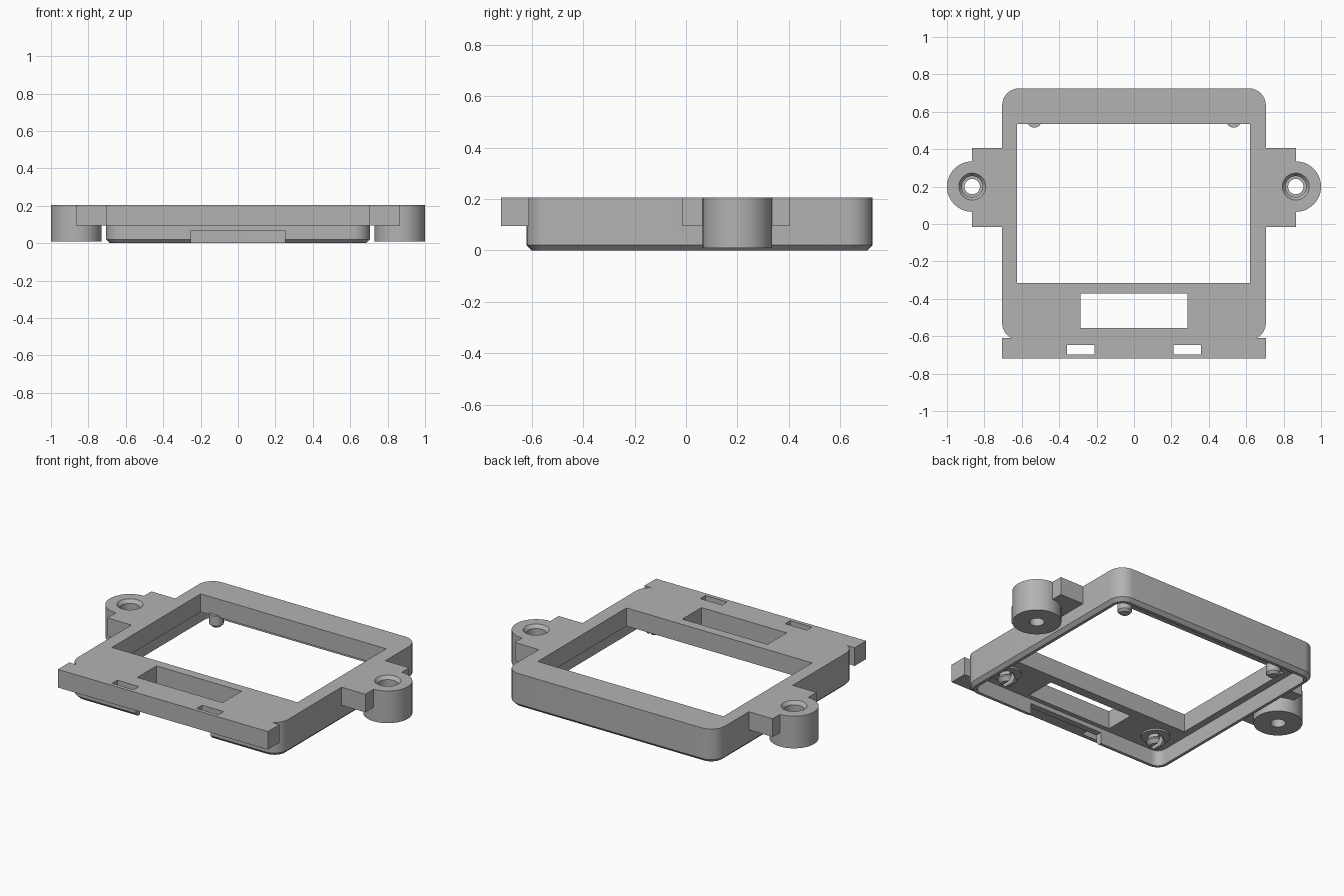
import bpy, bmesh
from math import cos, sin, pi

cube = bpy.data.objects.get("Cube")
if cube:
    bpy.data.objects.remove(cube)

grey = bpy.data.materials.new("plain grey")
grey.use_nodes = True
grey.diffuse_color = (0.45, 0.45, 0.45, 1)
grey.node_tree.nodes["Principled BSDF"].inputs["Base Color"].default_value = grey.diffuse_color

TOP, PLATE, SEGS = 0.205, 0.095, 48


def loft(name, rings):
    """Closed solid through rings of points with equal counts, bottom to top."""
    bm = bmesh.new()
    loops = [[bm.verts.new(p) for p in ring] for ring in rings]
    n = len(loops[0])
    for low, high in zip(loops, loops[1:]):
        for i in range(n):
            j = (i + 1) % n
            bm.faces.new((low[i], low[j], high[j], high[i]))
    bm.faces.new(loops[0][::-1])
    bm.faces.new(loops[-1])
    bmesh.ops.recalc_face_normals(bm, faces=bm.faces)
    mesh = bpy.data.meshes.new(name)
    bm.to_mesh(mesh)
    bm.free()
    mesh.materials.append(grey)
    obj = bpy.data.objects.new(name, mesh)
    bpy.context.collection.objects.link(obj)
    return obj


def box(name, x0, x1, y0, y1, z0, z1):
    return loft(name, [[(x0, y0, z), (x1, y0, z), (x1, y1, z), (x0, y1, z)] for z in (z0, z1)])


def turned(name, x, y, profile):
    """Round solid from (radius, height) pairs, bottom to top."""
    angles = [2 * pi * i / SEGS for i in range(SEGS)]
    return loft(name, [[(x + r * cos(a), y + r * sin(a), z) for a in angles] for r, z in profile])


def rounded(x, y0, y1, r, z, steps=8):
    """Outline of a rounded rectangle."""
    points = []
    corners = ((x - r, y1 - r), (r - x, y1 - r), (r - x, y0 + r), (x - r, y0 + r))
    for k, (cx, cy) in enumerate(corners):
        for i in range(steps + 1):
            a = pi / 2 * (k + i / steps)
            points.append((cx + r * cos(a), cy + r * sin(a), z))
    return points


def combine(target, other, operation):
    mod = target.modifiers.new(operation.lower(), "BOOLEAN")
    mod.operation, mod.object, mod.solver = operation, other, "EXACT"
    other.hide_render = True
    bpy.context.view_layer.objects.active = target
    bpy.ops.object.modifier_apply(modifier=mod.name)
    bpy.data.objects.remove(other)


# Rounded tray with a chamfered lower edge
frame = loft("frame", [
    rounded(0.685, -0.60, 0.705, 0.07, 0),
    rounded(0.705, -0.62, 0.725, 0.09, 0.02),
    rounded(0.705, -0.62, 0.725, 0.09, TOP)])

# Hollow underside
combine(frame, loft("cavity", [rounded(0.667, -0.582, 0.687, 0.052, z) for z in (-0.1, PLATE)]),
        "DIFFERENCE")

# Front flange and side lugs
combine(frame, box("flange", -0.705, 0.705, -0.72, -0.61, PLATE, TOP), "UNION")
for s in (1, -1):
    x0, x1 = sorted((s * 0.69, s * 0.865))
    combine(frame, box("lug", x0, x1, -0.015, 0.405, PLATE, TOP), "UNION")
    combine(frame, turned("screw_post", s * 0.865, 0.2, [(0.135, 0.01), (0.135, TOP)]), "UNION")

# Screen window, connector slot and cable notch
combine(frame, box("window", -0.625, 0.62, -0.315, 0.535, -0.1, 0.3), "DIFFERENCE")
combine(frame, box("slot", -0.287, 0.285, -0.555, -0.372, -0.1, 0.3), "DIFFERENCE")
combine(frame, box("notch", -0.25, 0.25, -0.64, -0.57, -0.1, 0.068), "DIFFERENCE")

# Strap slots in the flange and stepped screw holes
for s in (1, -1):
    x0, x1 = sorted((s * 0.212, s * 0.357))
    combine(frame, box("strap_slot", x0, x1, -0.697, -0.647, 0, 0.3), "DIFFERENCE")
    combine(frame, turned("screw_hole", s * 0.865, 0.2, [
        (0.041, -0.1), (0.041, 0.14), (0.056, 0.14), (0.056, 0.185),
        (0.072, TOP), (0.072, 0.3)]), "DIFFERENCE")

# Locating pegs at the back, split snap pins at the front
parts = [frame]
for side, s in (("left", 1), ("right", -1)):
    parts.append(turned(side + "_peg", s * 0.533, 0.555, [
        (0.026, 0.03), (0.04, 0.044), (0.04, PLATE + 0.01)]))
    pin = turned(side + "_snap_pin", s * 0.533, -0.45, [
        (0.034, 0.028), (0.052, 0.05), (0.052, 0.058), (0.042, 0.066),
        (0.042, 0.085), (0.08, 0.085), (0.08, PLATE + 0.01)])
    combine(pin, box("split", s * 0.533 - 0.012, s * 0.533 + 0.012, -0.6, -0.3, 0, 0.083),
            "DIFFERENCE")
    parts.append(pin)

# Smooth the rounded surfaces, keep edges crisp
bpy.ops.object.select_all(action="DESELECT")
for obj in parts:
    obj.select_set(True)
bpy.context.view_layer.objects.active = frame
bpy.ops.object.shade_smooth_by_angle()
